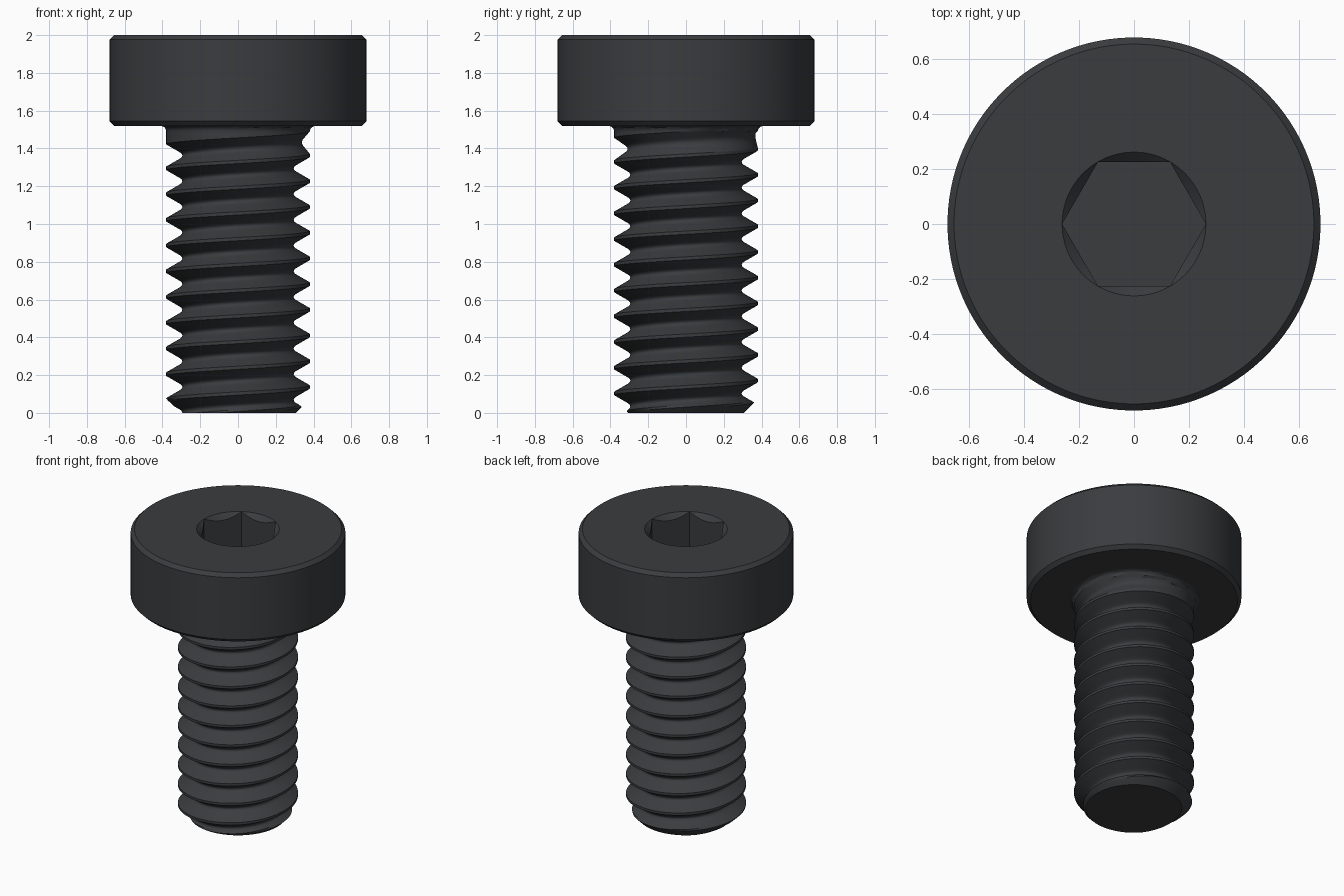
import bpy, bmesh, math

if "Cube" in bpy.data.objects:
    bpy.data.objects.remove(bpy.data.objects["Cube"])

TAU = 2 * math.pi
PITCH, R, Z_HEAD = 0.1362, 0.38, 1.52
CREST_Z = 0.137          # height of a crest at angle 0

steel = bpy.data.materials.new("dark_steel")
steel.diffuse_color = (0.042, 0.045, 0.049, 1)
steel.use_nodes = True
steel.node_tree.nodes["Principled BSDF"].inputs["Base Color"].default_value = steel.diffuse_color


def skin(name, rows, cols, point):
    """Skin a grid of points around z; point(row, angle) -> (radius, z)."""
    bm = bmesh.new()
    grid = []
    for row in rows:
        ring = []
        for i in range(cols + 1):
            a = TAU * i / cols
            r, z = point(row, a)
            ring.append(bm.verts.new((r * math.cos(a), r * math.sin(a), z)))
        grid.append(ring)
    for lo, hi in zip(grid, grid[1:]):
        for i in range(cols):
            bm.faces.new((lo[i], lo[i + 1], hi[i + 1], hi[i]))
    bmesh.ops.remove_doubles(bm, verts=bm.verts, dist=1e-5)
    mesh = bpy.data.meshes.new(name)
    bm.to_mesh(mesh)
    bm.free()
    mesh.materials.append(steel)
    ob = bpy.data.objects.new(name, mesh)
    bpy.context.collection.objects.link(ob)
    bpy.ops.object.select_all(action='DESELECT')
    ob.select_set(True)
    bpy.context.view_layer.objects.active = ob
    bpy.ops.object.shade_smooth_by_angle(angle=math.radians(28))
    return ob


# Threaded shank: 60 degree thread with rounded root, end chamfer and fillet
def shank_radius(z, a):
    turn = (z - CREST_Z) / PITCH - a / TAU
    t = abs(turn - round(turn))              # 0 at crest, 0.5 at root
    if t < 0.0625:
        depth = 0
    elif t < 0.375:
        depth = (t - 0.0625) * math.sqrt(3)
    else:
        u = (0.5 - t) / 0.125
        depth = 0.541 + 0.085 * (1 - u * u)
    root_z = CREST_Z + PITCH * (math.floor(turn) + 0.5 + a / TAU)
    fade = min(1, max(0, (1.48 - root_z) / 0.10))   # thread run-out
    r = min(R - depth * PITCH * fade, 0.305 + z)
    if z > 1.49:
        h = z - 1.49
        r = max(r, R + 0.03 - math.sqrt(max(0, 0.03 ** 2 - h * h)))
    return r


def shank_point(row, a):
    if row is None:                          # centre of the end face
        return 0, 0
    z = CREST_Z + PITCH * (row + a / TAU)
    z = min(Z_HEAD, max(0, z))
    return shank_radius(z, a), z


steps = (-0.0625, 0, 0.0625, 0.14, 0.22, 0.30, 0.375, 0.417, 0.458, 0.5,
         0.542, 0.583, 0.625, 0.70, 0.78, 0.86)
turns = [k + s for k in range(-3, 13) for s in steps]
skin("threaded_shank", [None] + turns, 120, shank_point)


# Head with chamfered rims and a countersunk hex socket
SOCKET_R, SOCKET_DEPTH, CH = 0.262, 0.28, 0.024


def hex_radius(a):
    half = math.pi / 6
    return SOCKET_R * math.cos(half) / math.cos(a % (math.pi / 3) - half)


def head_point(row, a):
    if row == "countersink":
        r = hex_radius(a)
        return r, 2 - (SOCKET_R - r)
    if row == "floor":
        return hex_radius(a), 2 - SOCKET_DEPTH
    return row


head_rows = [(0.405, Z_HEAD), (0.68 - CH, Z_HEAD), (0.68, Z_HEAD + CH),
             (0.68, 2 - CH), (0.68 - CH, 2), (SOCKET_R, 2),
             "countersink", "floor", (0, 2 - SOCKET_DEPTH)]
skin("socket_head", head_rows, 192, head_point)
